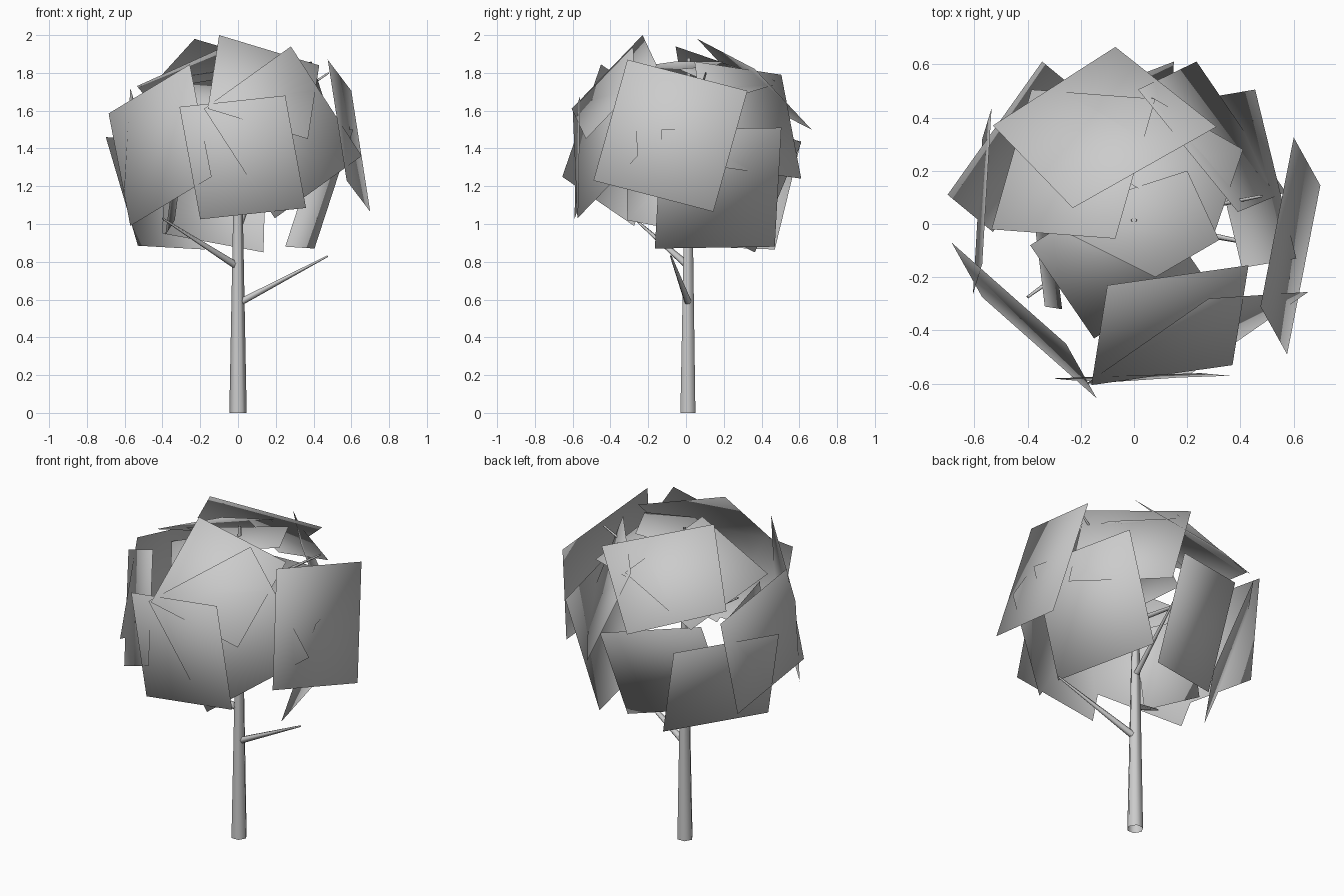
import bpy, math
from mathutils import Vector

if "Cube" in bpy.data.objects:
    bpy.data.objects.remove(bpy.data.objects["Cube"])

CROWN = Vector((0, 0, 1.4))

grey = bpy.data.materials.new("plain_grey")
grey.diffuse_color = (0.6, 0.6, 0.6, 1)
grey.use_nodes = True
grey.node_tree.nodes["Principled BSDF"].inputs["Base Color"].default_value = grey.diffuse_color


def add_mesh(name, verts, faces):
    mesh = bpy.data.meshes.new(name)
    mesh.from_pydata(verts, [], faces)
    mesh.materials.append(grey)
    mesh.polygons.foreach_set("use_smooth", [True] * len(mesh.polygons))
    mesh.update()
    obj = bpy.data.objects.new(name, mesh)
    bpy.context.collection.objects.link(obj)
    return obj


def leaf_card(name, a, b, c, d=None):
    """Four-sided leaf card from three or four corners, with rounded crown normals."""
    a, b, c = Vector(a), Vector(b), Vector(c)
    pts = [a, b, c, Vector(d) if d else a + c - b]
    if (b - a).cross(c - b).dot((a + c) / 2 - CROWN) < 0:
        pts.reverse()
    obj = add_mesh(name, pts, [(0, 1, 2, 3)])
    obj.data.normals_split_custom_set_from_vertices(
        [(p - CROWN).normalized() for p in pts])


def limb(name, start, end, r0, r1, sides=6):
    """Tapered open stick between two points."""
    start, end = Vector(start), Vector(end)
    turn = (end - start).to_track_quat('Z', 'Y')
    verts = []
    for centre, r in ((start, r0), (end, r1)):
        for i in range(sides):
            t = 2 * math.pi * i / sides
            verts.append(centre + turn @ Vector((r * math.cos(t), r * math.sin(t), 0)))
    add_mesh(name, verts, [(i, (i + 1) % sides, sides + (i + 1) % sides, sides + i)
                           for i in range(sides)])


# Trunk and spiralling branches
limb("trunk", (0, 0.01, 0), (0, 0.015, 1.88), 0.046, 0.01)
limb("branch_lowest", (0.02, 0.01, 0.59), (0.475, -0.08, 0.83), 0.02, 0.005)
limb("branch_left", (-0.01, 0.01, 0.78), (-0.4, -0.275, 1.03), 0.02, 0.005)
limb("branch_back", (0, 0.01, 0.97), (0.1, 0.47, 1.22), 0.018, 0.005)
limb("branch_front", (0, 0.01, 1.15), (0.24, -0.38, 1.42), 0.018, 0.005)
limb("branch_upper_left", (0, 0.01, 1.32), (-0.42, 0.1, 1.6), 0.016, 0.005)
limb("branch_upper_right", (0, 0.01, 1.48), (0.48, 0.105, 1.8), 0.016, 0.005)

# Front leaf cards
leaf_card("leaf_front_top", (-0.1, -0.23, 2.0), (0.43, -0.155, 1.84), (0.37, -0.53, 1.45))
leaf_card("leaf_front_right", (-0.18, -0.6, 1.61), (0.28, -0.28, 1.94), (0.655, -0.255, 1.36))
leaf_card("leaf_front_middle", (-0.31, -0.58, 1.62), (0.25, -0.56, 1.68), (0.36, -0.57, 1.085))
leaf_card("leaf_front_left", (-0.685, -0.07, 1.585), (-0.255, -0.45, 1.845), (-0.14, -0.655, 1.25))
leaf_card("leaf_front_inner", (-0.39, -0.08, 1.72), (-0.15, -0.43, 1.55), (0.25, -0.18, 1.62))
leaf_card("leaf_left_inner", (-0.27, -0.32, 1.5), (-0.335, -0.31, 1.02), (-0.385, 0.1, 0.94))

# Right leaf cards
leaf_card("leaf_right_upper", (0.475, -0.31, 1.87), (0.6, 0.325, 1.705), (0.7, 0.145, 1.065))
leaf_card("leaf_right_lower", (0.61, -0.13, 1.5), (0.455, 0.505, 1.51), (0.25, 0.47, 0.88))
leaf_card("leaf_right_back", (0.39, 0.045, 1.86), (0.015, 0.505, 1.79),
          (0.235, 0.61, 1.24), (0.57, 0.12, 1.31))

# Top leaf cards
leaf_card("leaf_top_back", (-0.23, 0.06, 1.98), (0.31, 0.365, 1.82),
          (-0.07, 0.665, 1.5), (-0.53, 0.37, 1.65))
leaf_card("leaf_top_middle", (0.2, 0.2, 1.86), (0.32, -0.06, 1.86),
          (0.08, -0.2, 1.84), (-0.36, 0.02, 1.77))
leaf_card("leaf_top_left", (-0.535, -0.02, 1.73), (-0.07, -0.055, 1.94), (0.08, 0.47, 1.76))
leaf_card("leaf_top_right", (0.06, 0.48, 1.74), (0.41, 0.28, 1.68),
          (0.3, -0.04, 1.82), (-0.06, 0.18, 1.84))

# Left and back leaf cards
leaf_card("leaf_left_back", (-0.7, 0.11, 1.46), (-0.345, 0.61, 1.44), (-0.175, 0.47, 0.865))
leaf_card("leaf_left_side", (-0.57, -0.15, 1.72), (-0.535, 0.435, 1.6), (-0.57, 0.32, 1.02))
leaf_card("leaf_back_lower", (0.135, 0.365, 0.85), (-0.4, 0.16, 0.95), (-0.385, 0.405, 1.53))
